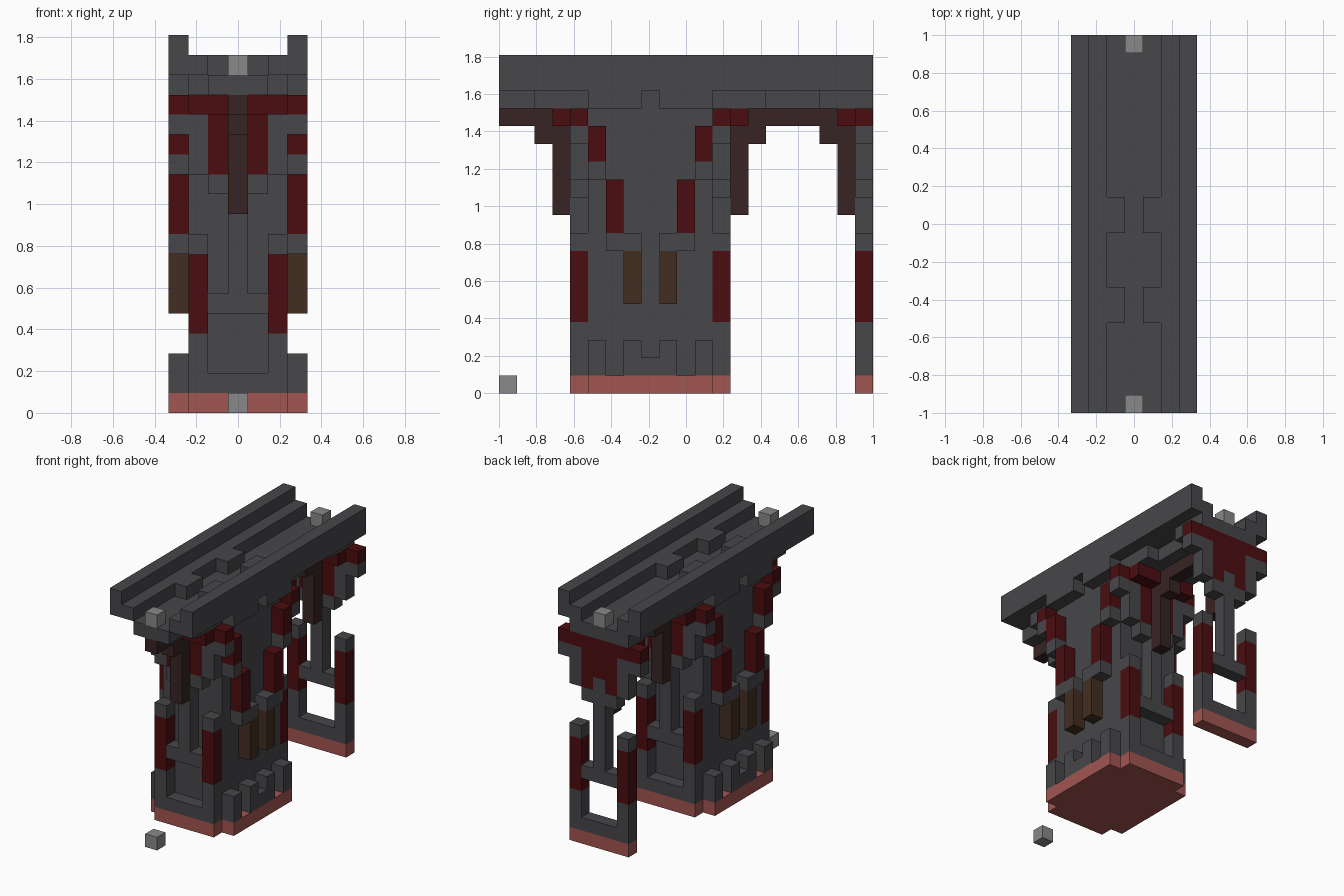
import bpy, bmesh

U = 2 / 21                      # one block
W, L = 7, 21                    # width and length in blocks
PILLAR_AXIS = 17                # mirror sum for the pillar, in blocks along y

cube = bpy.data.objects.get("Cube")
if cube:
    bpy.data.objects.remove(cube, do_unlink=True)


def material(name, r, g, b):
    m = bpy.data.materials.new(name)
    m.use_nodes = True
    m.diffuse_color = (r, g, b, 1)
    m.node_tree.nodes["Principled BSDF"].inputs["Base Color"].default_value = (r, g, b, 1)
    return m


stone = material("dark grey stone", 0.063, 0.063, 0.070)
pale = material("pale grey", 0.25, 0.25, 0.25)
pink = material("brick pink", 0.36, 0.092, 0.082)
red = material("deep red", 0.070, 0.004, 0.005)
brown = material("brown", 0.055, 0.027, 0.015)
umber = material("dark umber", 0.038, 0.017, 0.017)


def part(name, mat, boxes, mirror_x=False, mirror_y=False):
    """Boxes are (x0, x1, y0, y1, z0, z1) in blocks."""
    todo = list(boxes)
    if mirror_x:
        todo += [(W - b, W - a, *rest) for a, b, *rest in todo]
    if mirror_y:
        todo += [(a, b, PILLAR_AXIS - d, PILLAR_AXIS - c, e, f) for a, b, c, d, e, f in todo]
    bm = bmesh.new()
    for x0, x1, y0, y1, z0, z1 in dict.fromkeys(todo):
        for v in bmesh.ops.create_cube(bm, size=1)["verts"]:
            v.co.x = ((x0 if v.co.x < 0 else x1) - W / 2) * U
            v.co.y = ((y0 if v.co.y < 0 else y1) - L / 2) * U
            v.co.z = (z0 if v.co.z < 0 else z1) * U
    mesh = bpy.data.meshes.new(name)
    bm.to_mesh(mesh)
    bm.free()
    mesh.materials.append(mat)
    obj = bpy.data.objects.new(name, mesh)
    bpy.context.scene.collection.objects.link(obj)
    return obj


# Deck: parapets, ledges and the channel floor
part("parapet", stone, [(0, 1, 0, L, 17, 19)], mirror_x=True)
part("deck_ledge", stone, [(1, 2, 0, L, 17, 18)], mirror_x=True)
part("channel_step", stone, [(2, 3, 5, 7, 17, 18)], mirror_x=True, mirror_y=True)
part("channel_floor", stone, [(2, 5, 0, L, 16, 17)])
part("deck_shoulder", stone, [(1, 2, 2, 15, 16, 17), (1, 2, 18, L, 16, 17)], mirror_x=True)
part("parapet_bracket", stone, [(0, 1, 5, 8, 16, 17)], mirror_x=True, mirror_y=True)

# Pillar core and footing
part("pillar_core", stone, [(1, 6, 5, 12, 1, 16)])
part("pillar_footing", pink, [(1, 6, 5, 12, 0, 1), (0, 1, 5, 12, 0, 1)], mirror_x=True)

# Ribs, hanging bars and low teeth on the pillar sides
part("side_rib_red", red, [(0, 1, 5, 6, 13, 15), (0, 1, 6, 7, 9, 12)], True, True)
part("side_rib_stone", stone, [(0, 1, 5, 6, 12, 13), (0, 1, 6, 8, 8, 9)], True, True)
part("hanging_bar", brown, [(0, 1, 7, 8, 5, 8)], True, True)
part("base_teeth", stone, [(0, 1, 5, 6, 1, 3), (0, 1, 7, 8, 1, 3), (0, 1, 8, 9, 1, 2)], True, True)


# Ornamental frame one block thick, with open lower window
def frame(label, y):
    def slab(x0, x1, z0, z1):
        return (x0, x1, y, y + 1, z0, z1)
    part(label + "_footing", pink, [slab(1, 6, 0, 1)])
    part(label + "_leg", stone, [slab(1, 2, 1, 4), slab(1, 2, 8, 9)], True)
    part(label + "_leg_red", red, [slab(1, 2, 4, 8)], True)
    part(label + "_bars", stone, [slab(2, 5, 1, 2), slab(2, 5, 5, 6)])
    part(label + "_column", stone, [slab(3, 4, 6, 13)])
    part(label + "_capital", stone, [slab(2, 3, 11, 12), slab(1, 2, 12, 15), slab(0, 1, 14, 15)], True)
    part(label + "_capital_red", red, [slab(2, 3, 12, 13), slab(2, 5, 13, 15), slab(0, 7, 15, 16)], True)


for label, y in (("front_frame", 4), ("rear_frame", 12), ("end_frame", 20)):
    frame(label, y)

# Red corbels and the central arch beams beside each frame
for label, y, outward in (("front", 3, -1), ("rear", 13, 1), ("end", 19, -1)):
    part(label + "_corbel", red, [(1, 3, y, y + 1, 15, 16)], True)
    part(label + "_arch_post", umber, [(3, 4, y, y + 1, 10, 16)])
    part(label + "_arch_brace", umber, [(3, 4, y + outward, y + outward + 1, 14, 15)])
part("arch_beam", umber, [(3, 4, 0, 3, 15, 16), (3, 4, 14, 19, 15, 16)])

# Pale marker blocks
for label, y, z in (("ground", 0, 0), ("front_deck", 0, 17), ("rear_deck", 20, 17)):
    part(label + "_marker", pale, [(3, 4, y, y + 1, z, z + 1)])
